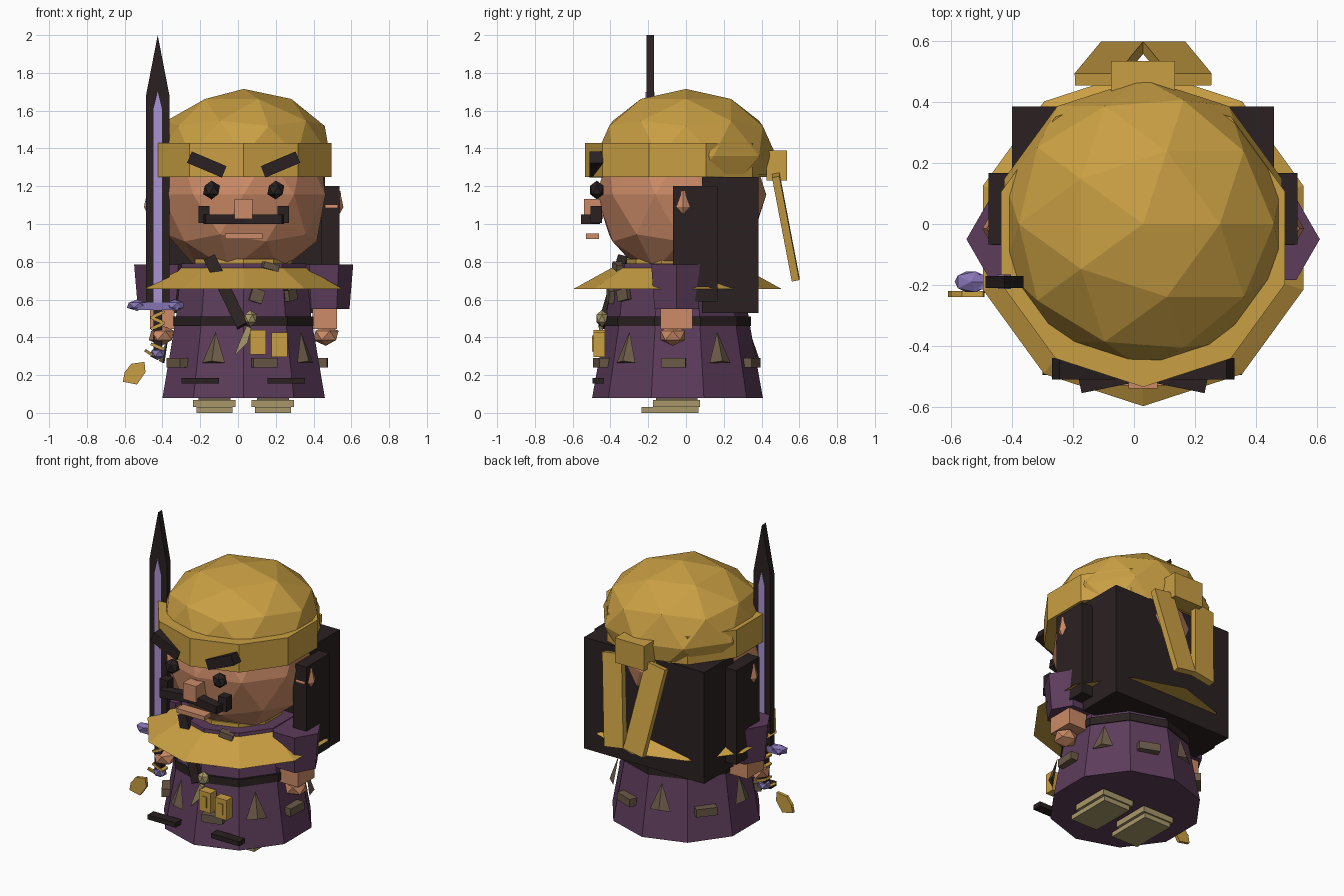
import bpy, bmesh
from math import sin, cos, pi, radians
from mathutils import Vector, Matrix, Euler

old = bpy.data.objects.get("Cube")
if old:
    bpy.data.objects.remove(old, do_unlink=True)


def material(name, hexcode):
    rgb = [int(hexcode[i:i + 2], 16) / 255 for i in (0, 2, 4)]
    col = [c / 12.92 if c < 0.04 else ((c + 0.055) / 1.055) ** 2.4 for c in rgb] + [1]
    m = bpy.data.materials.new(name)
    m.use_nodes = True
    m.diffuse_color = col
    m.node_tree.nodes["Principled BSDF"].inputs["Base Color"].default_value = col
    return m


GOLD = material("gold cloth", "C99F43")
SKIN = material("skin", "CC8B67")
PURPLE = material("plum cloth", "5D3C5B")
BLACK = material("dark hair", "2B2121")
LILAC = material("lilac inlay", "AA92D2")
VIOLET = material("violet metal", "8674B4")
TAN = material("straw", "A7976A")
BROWN = material("brown leather", "6B5A48")

CX, CY = 0.03, -0.045          # body axis


def finish(name, bm, mat):
    bmesh.ops.recalc_face_normals(bm, faces=bm.faces)
    me = bpy.data.meshes.new(name)
    bm.to_mesh(me)
    bm.free()
    me.materials.append(mat)
    ob = bpy.data.objects.new(name, me)
    bpy.context.collection.objects.link(ob)


def box(name, mat, size, loc, rot=(0, 0, 0)):
    bm = bmesh.new()
    m = Matrix.LocRotScale(Vector(loc), Euler(rot), Vector(size))
    bmesh.ops.create_cube(bm, size=1, matrix=m)
    finish(name, bm, mat)


def bar(name, mat, a, b, width, depth):
    """Box running from a to b, width mostly along x."""
    a, b = Vector(a), Vector(b)
    z = (b - a).normalized()
    x = Vector((0, 1, 0)).cross(z).normalized()
    rot = Matrix((x, z.cross(x), z)).transposed().to_quaternion()
    bm = bmesh.new()
    m = Matrix.LocRotScale((a + b) / 2, rot, Vector((width, depth, (b - a).length)))
    bmesh.ops.create_cube(bm, size=1, matrix=m)
    finish(name, bm, mat)


def ball(name, mat, radii, loc, level=1, cut=None):
    bm = bmesh.new()
    bmesh.ops.create_icosphere(bm, subdivisions=level, radius=1,
                               matrix=Matrix.LocRotScale(Vector(loc), None, Vector(radii)))
    if cut is not None:
        bmesh.ops.bisect_plane(bm, geom=bm.verts[:] + bm.edges[:] + bm.faces[:],
                               plane_co=(0, 0, cut), plane_no=(0, 0, -1), clear_outer=True)
    finish(name, bm, mat)


def lathe(name, mat, profile, x=CX, y=CY, sides=10, start=0.0):
    """Faceted solid of revolution from (radius, height) pairs."""
    bm = bmesh.new()
    rings = []
    for r, z in profile:
        angles = [start + 2 * pi * k / sides for k in range(sides)]
        rings.append([bm.verts.new((x + r * sin(a), y - r * cos(a), z)) for a in angles])
    for lo, hi in zip(rings, rings[1:]):
        for k in range(sides):
            n = (k + 1) % sides
            bm.faces.new((lo[k], lo[n], hi[n], hi[k]))
    bm.faces.new(rings[0])
    bm.faces.new(rings[-1])
    finish(name, bm, mat)


def plate(name, mat, points, y, depth):
    """Flat outline in the x-z plane, extruded toward the back."""
    bm = bmesh.new()
    face = bm.faces.new([bm.verts.new((px, y, pz)) for px, pz in points])
    ext = bmesh.ops.extrude_face_region(bm, geom=[face])["geom"]
    bmesh.ops.translate(bm, vec=(0, depth, 0),
                        verts=[v for v in ext if isinstance(v, bmesh.types.BMVert)])
    finish(name, bm, mat)


# Robe, belt and collar
lathe("robe_skirt", PURPLE, [(0.452, 0.08), (0.377, 0.5)])
lathe("robe_torso", PURPLE, [(0.377, 0.5), (0.345, 0.79)])
lathe("belt", BLACK, [(0.39, 0.46), (0.39, 0.51)])
lathe("collar", GOLD, [(0.553, 0.655), (0.335, 0.775)])
lathe("neck_band", GOLD, [(0.27, 0.78), (0.27, 0.815)])

# Skirt trim: spikes and tabs alternating around the hem
for k in range(5):
    a = radians(-22 + 72 * k)
    bm = bmesh.new()
    place = Matrix.Translation((CX, CY, 0)) @ Matrix.Rotation(a, 4, "Z")
    corners = [(-0.065, -0.425, 0.265), (0.065, -0.425, 0.265), (0, -0.395, 0.43), (0, -0.45, 0.275)]
    v = [bm.verts.new(place @ Vector(c)) for c in corners]
    for tri in ((0, 1, 2), (0, 1, 3), (1, 2, 3), (0, 2, 3)):
        bm.faces.new([v[i] for i in tri])
    finish(f"skirt_spike_{k}", bm, BROWN)
    a = radians(15 + 72 * k)
    box(f"skirt_tab_{k}", BROWN, (0.13, 0.06, 0.05),
        (CX + 0.415 * sin(a), CY - 0.415 * cos(a), 0.265), (0, 0, a))
for x in (-0.2, 0.255):
    box("hem_bar", BLACK, (0.2, 0.06, 0.03), (x, -0.465, 0.17))

# Chest strap, belt charm and pouches
bar("chest_strap", BLACK, (0.025, -0.44, 0.46), (-0.15, -0.335, 0.82), 0.065, 0.05)
box("chest_patch", BROWN, (0.07, 0.03, 0.07), (0.1, -0.4, 0.62), (0, 0.3, 0.2))
box("side_patch", BROWN, (0.07, 0.03, 0.06), (0.28, -0.33, 0.625), (0, -0.2, 0.9))
box("collar_clasp", BROWN, (0.085, 0.05, 0.035), (0.17, -0.355, 0.775), (0, 0.25, 0.3))
ball("belt_charm", TAN, (0.04, 0.035, 0.045), (0.065, -0.445, 0.5))
plate("charm_blade", TAN, [(0.045, 0.46), (0.07, 0.45), (0.05, 0.37), (-0.02, 0.3), (0.01, 0.38)],
      -0.46, 0.02)
for x, z in ((0.105, 0.375), (0.22, 0.36)):
    box("pouch", GOLD, (0.085, 0.06, 0.13), (x, -0.46, z))
    box("pouch_flap", GOLD, (0.03, 0.009, 0.07), (x, -0.492, z))

# Arms, ears, side hair and feet, mirrored about the body axis
for side, s in (("left", 1), ("right", -1)):
    lathe(side + "_sleeve", PURPLE, [(0.135, 0.55), (0.155, 0.785)], CX + s * 0.425, -0.05, 6, pi / 2)
    box(side + "_wrist", SKIN, (0.13, 0.17, 0.11), (CX + s * 0.43, -0.05, 0.5))
    ball(side + "_hand", SKIN, (0.075, 0.075, 0.055), (CX + s * 0.435, -0.07 if s > 0 else -0.165, 0.41))
    box(side + "_side_hair", BLACK, (0.095, 0.235, 0.61), (CX + s * 0.46, 0.05, 0.895))
    lathe(side + "_ear", SKIN, [(0.045, 1.055), (0.063, 1.09), (0.05, 1.15), (0.048, 1.175)],
          CX + s * 0.465, -0.015, 6, pi / 2)
    fx = CX + s * 0.155
    box(side + "_boot", BROWN, (0.17, 0.22, 0.06), (fx, -0.05, 0.09))
    box(side + "_boot_trim", TAN, (0.225, 0.25, 0.038), (fx, -0.05, 0.049))
    box(side + "_sole", TAN, (0.19, 0.3, 0.03), (fx, -0.085, 0.015))

# Head and face
ball("head", SKIN, (0.455, 0.45, 0.47), (CX, -0.025, 1.155), 2)
box("nose", SKIN, (0.095, 0.1, 0.105), (CX, -0.49, 1.08))
box("mouth", SKIN, (0.2, 0.07, 0.028), (CX, -0.495, 0.935))
for side, s in (("left", 1), ("right", -1)):
    ball(side + "_eye", BLACK, (0.05, 0.042, 0.05), (CX + s * 0.17, -0.472, 1.18), 1)
    box(side + "_brow", BLACK, (0.2, 0.07, 0.065), (CX + s * 0.195, -0.475, 1.315), (0, -s * 0.4, 0))
    box(side + "_moustache", BLACK, (0.21, 0.06, 0.05), (CX + s * 0.105, -0.505, 1.025), (0, 0, -s * 0.2))
    box(side + "_moustache_tip", BLACK, (0.06, 0.06, 0.09), (CX + s * 0.21, -0.475, 1.05))

# Hair block, cap and headband
box("back_hair", BLACK, (0.86, 0.3, 0.72), (CX, 0.235, 0.89))
ball("cap", GOLD, (0.48, 0.478, 0.355), (CX, 0.0, 1.36), 2, cut=1.26)
lathe("headband", GOLD, [(0.49, 1.25), (0.49, 1.43)])

# Knot and the two ribbon tails converging downward
box("band_knot", GOLD, (0.21, 0.11, 0.16), (CX, 0.48, 1.31))
for side, s in (("left", 1), ("right", -1)):
    bar(side + "_ribbon", GOLD, (CX + s * 0.068, 0.58, 0.71), (CX + s * 0.155, 0.475, 1.26), 0.14, 0.04)

# Sword
SX, SY = -0.425, -0.19
for name, mat, w, d, bottom, shoulder, tip in (
        ("sword_blade", BLACK, 0.062, 0.04, 0.56, 1.68, 2.0),
        ("blade_inlay", LILAC, 0.022, 0.048, 0.58, 1.61, 1.7)):
    plate(name, mat, [(SX - w, bottom), (SX + w, bottom), (SX + w, shoulder),
                      (SX, tip), (SX - w, shoulder)], SY - d / 2, d)
box("guard", VIOLET, (0.24, 0.05, 0.04), (SX - 0.01, SY, 0.565))
for s in (-1, 1):
    ball("guard_end", VIOLET, (0.06, 0.04, 0.03), (SX - 0.01 + s * 0.1, SY, 0.57))
box("grip", BLACK, (0.045, 0.045, 0.22), (SX, SY, 0.44))
for k, z in enumerate((0.35, 0.46, 0.49, 0.52)):
    box("grip_wrap", GOLD, (0.08, 0.055, 0.014), (SX, SY, z), (0, 0.4 * (-1) ** k, 0))
ball("pommel", VIOLET, (0.045, 0.04, 0.035), (SX, SY, 0.315))

# Hanging tag below the sword
bar("tag_cord", GOLD, (-0.49, -0.22, 0.33), (-0.45, -0.2, 0.305), 0.015, 0.015)
plate("sword_tag", GOLD, [(-0.61, 0.165), (-0.6, 0.215), (-0.565, 0.26), (-0.495, 0.27),
                          (-0.49, 0.215), (-0.535, 0.15)], -0.24, 0.02)
